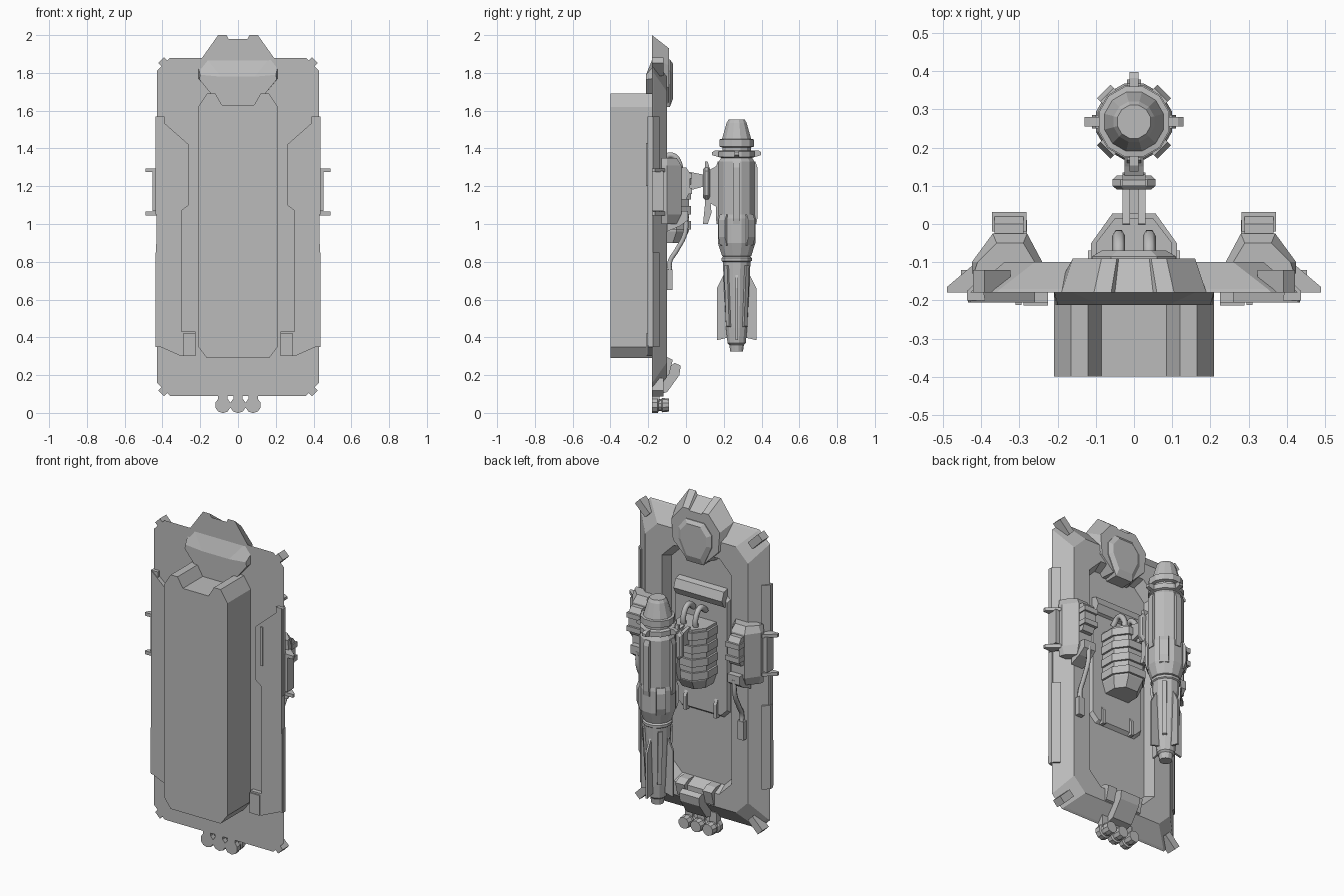
import bpy, bmesh
from math import cos, sin, pi
from mathutils import Vector, Matrix

cube = bpy.data.objects.get("Cube")
if cube:
    bpy.data.objects.remove(cube)

grey = bpy.data.materials.new("plain grey")
grey.use_nodes = True
grey.diffuse_color = (0.5, 0.5, 0.5, 1)
grey.node_tree.nodes["Principled BSDF"].inputs["Base Color"].default_value = (0.5, 0.5, 0.5, 1)


def add_mirror(ob):
    ob.modifiers.new("Mirror", "MIRROR").use_axis[0] = True


def loft(name, rings, mirror=False):
    """Skin a list of equal-length point rings and cap both ends."""
    bm = bmesh.new()
    vs = [[bm.verts.new(p) for p in r] for r in rings]
    n = len(vs[0])
    for a, b in zip(vs, vs[1:]):
        for i in range(n):
            bm.faces.new((a[i], a[(i + 1) % n], b[(i + 1) % n], b[i]))
    bm.faces.new(vs[0][::-1])
    bm.faces.new(vs[-1])
    bmesh.ops.recalc_face_normals(bm, faces=bm.faces)
    me = bpy.data.meshes.new(name)
    bm.to_mesh(me)
    bm.free()
    me.materials.append(grey)
    ob = bpy.data.objects.new(name, me)
    bpy.context.collection.objects.link(ob)
    if mirror:
        add_mirror(ob)
    return ob


def at(axis, pts, d):
    """Place 2D points on the plane axis = d."""
    k = "xyz".index(axis)
    return [(*p[:k], d, *p[k:]) for p in pts]


def extrude(name, axis, pts, a, b, mirror=False):
    return loft(name, [at(axis, pts, a), at(axis, pts, b)], mirror)


def sym(half):
    return half + [(-x, v) for x, v in reversed(half)]


def rect(w, z0, z1, c):
    """Half-width w, chamfered corners c, centred on x = 0."""
    return sym([(w - c, z1), (w, z1 - c), (w, z0 + c), (w - c, z0)])


def box(name, lo, hi, mirror=False):
    pts = [(lo[0], lo[1]), (hi[0], lo[1]), (hi[0], hi[1]), (lo[0], hi[1])]
    return extrude(name, "z", pts, lo[2], hi[2], mirror)


def lathe(name, profile, centre, sides=12, axis="z"):
    rings = []
    for r, d in profile:
        circ = [(centre[0] + r * cos((i + .5) * 2 * pi / sides),
                 centre[1] + r * sin((i + .5) * 2 * pi / sides)) for i in range(sides)]
        rings.append(at(axis, circ, d))
    return loft(name, rings)


def hose(name, pts, r, mirror=True):
    cu = bpy.data.curves.new(name, "CURVE")
    cu.dimensions = "3D"
    cu.bevel_depth, cu.bevel_resolution, cu.resolution_u = r, 1, 6
    cu.use_fill_caps = True
    sp = cu.splines.new("BEZIER")
    sp.bezier_points.add(len(pts) - 1)
    for b, p in zip(sp.bezier_points, pts):
        b.co = p
        b.handle_left_type = b.handle_right_type = "AUTO"
    cu.materials.append(grey)
    ob = bpy.data.objects.new(name, cu)
    bpy.context.collection.objects.link(ob)
    if mirror:
        add_mirror(ob)


# Main frame with sloped outer edge, flat ridge and recessed centre
loft("main_frame", [at("y", rect(.43, .09, 1.88, .07), -.18),
                    at("y", rect(.42, .10, 1.87, .07), -.17),
                    at("y", rect(.34, .19, 1.78, .08), -.10),
                    at("y", rect(.23, .27, 1.68, .08), -.10),
                    at("y", rect(.21, .30, 1.65, .07), -.165)])

# Raised panel in the recess with a lip and lower ribs
loft("back_panel", [at("y", rect(.18, .70, 1.46, .04), -.17),
                    at("y", rect(.17, .72, 1.44, .04), -.145)])
extrude("panel_lip", "x", [(-.17, 1.36), (-.13, 1.38), (-.11, 1.42), (-.13, 1.47), (-.17, 1.48)], -.16, .16)
extrude("panel_rib", "x", [(-.16, .70), (-.16, .84), (-.13, .78), (-.13, .70)], .09, .11, True)

# Front box with two horns on top
box_half = [(.085, 1.63), (.12, 1.69), (.165, 1.69), (.21, 1.62), (.21, .35), (.165, .29)]
extrude("front_box", "y", sym(box_half), -.40, -.17)

# Front side plates and slots
plate = [(.43, 1.57), (.385, 1.53), (.26, 1.42), (.26, 1.10), (.30, 1.07),
         (.30, .43), (.225, .43), (.225, .30), (.30, .30), (.435, .36)]
extrude("side_plate", "y", plate, -.205, -.175, True)
box("plate_slot", (.295, -.212, 1.20), (.31, -.20, 1.43), True)
box("plate_foot", (.225, -.213, .30), (.29, -.20, .42), True)

# Edge trims on the sloped sides
for name, z0, z1 in (("lower_edge_trim", .35, .85), ("upper_edge_trim", 1.05, 1.57)):
    loft(name, [at("z", [(.437, -.20), (.437, -.175), (.40, -.14), (.39, -.20)], z) for z in (z0, z1)], True)

# Crest, its raised gem and the shield on the front
crest = [(.05, 1.98), (.06, 2), (.105, 2), (.19, 1.88), (.21, 1.77), (.09, 1.63)]
crest_in = [(.04, 1.92), (.045, 1.93), (.085, 1.93), (.16, 1.84), (.15, 1.72), (.07, 1.64)]
loft("crest", [at("y", sym(crest), -.18), at("y", sym(crest_in), -.09)])
gem = [(.06, 1.87), (.11, 1.81), (.11, 1.74), (.055, 1.62)]
gem_in = [(.045, 1.85), (.085, 1.80), (.085, 1.745), (.045, 1.66)]
loft("crest_gem", [at("y", sym(gem), -.17), at("y", sym(gem), -.085), at("y", sym(gem_in), -.07)])
shield = [(.17, 1.88), (.21, 1.83), (.21, 1.77), (.09, 1.63)]
shield_in = [(.09, 1.78), (.20, 1.79), (.205, 1.765), (.09, 1.625)]
loft("crest_shield", [at("y", sym(shield), -.175), at("y", sym(shield_in), -.212)])

# Corner lugs lying across the chamfers
for name, zc, s in (("top_lug", 1.835, 1), ("bottom_lug", .135, -1)):
    lug = box(name, (-.05, -.18, -.022), (.045, -.12, .022))
    lug.data.transform(Matrix.Translation((.375, 0, zc)) @ Matrix.Rotation(-s * pi / 4, 4, "Y"))
    add_mirror(lug)

# Side brackets with prongs, knob and hose
bracket = [(.425, -.13), (.425, -.10), (.37, -.025), (.28, -.025), (.24, -.10), (.24, -.13)]
small = [(.42, -.13), (.41, -.10), (.36, -.05), (.29, -.05), (.26, -.10), (.26, -.13)]
loft("side_bracket", [at("z", small, 1.0), at("z", bracket, 1.05),
                      at("z", bracket, 1.31), at("z", small, 1.35)], True)
box("bracket_plate", (.40, -.18, 1.07), (.453, -.12, 1.28), True)
for i, z in enumerate((1.055, 1.285)):
    extrude(f"bracket_prong_{i}", "z", [(.49, -.18), (.43, -.18), (.40, -.11), (.425, -.11), (.49, -.165)],
            z - .01, z + .01, True)
extrude("bracket_knob", "x", [(-.03, 1.13), (.0, 1.13), (.02, 1.17), (.02, 1.27), (.0, 1.30), (-.03, 1.30)],
        .29, .365, True)
for i, z in enumerate((1.16, 1.24)):
    box(f"knob_band_{i}", (.282, -.02, z), (.372, .032, z + .03), True)
extrude("bracket_chin", "x", [(-.10, .96), (-.03, .99), (.01, 1.02), (.01, 1.07), (-.10, 1.07)], .28, .36, True)
hose("bracket_hose", [(.32, -.0, 1.04), (.32, -.005, .95), (.315, -.05, .86), (.31, -.085, .80), (.31, -.085, .74)], .014)
box("hose_plug", (.29, -.105, .65), (.33, -.072, .76), True)

# Central equipment block, cooling fins and hose loops
core = [(.10, -.15), (.10, -.05), (.05, .015)]
chin = [(.08, -.15), (.08, -.07), (.04, -.02)]
loft("core_block", [at("z", sym(chin), .90), at("z", sym(core), .96), at("z", sym(core), 1.27)])
for i in range(4):
    z = .97 + i * .08
    extrude(f"core_fin_{i}", "z", sym([(.112, -.14), (.112, -.05), (.057, .027)]), z, z + .045)
hose("core_hose", [(.04, -.04, 1.24), (.04, -.035, 1.32), (.04, -.08, 1.365), (.04, -.13, 1.33)], .017)

# Arm carrying the rocket
extrude("arm_bar", "x", [(-.01, 1.17), (.10, 1.20), (.10, 1.26), (.0, 1.28)], .01, .03, True)
extrude("arm_link", "x", [(0, 1.20), (.12, 1.21), (.12, 1.25), (0, 1.25)], -.02, .02)
extrude("arm_pad", "x", [(.09, 1.0), (.115, 1.0), (.135, 1.06), (.125, 1.17), (.13, 1.28), (.115, 1.33), (.10, 1.33), (.10, 1.1)],
        -.03, .03)
loft("arm_disc", [at("y", rect(.045, 1.14, 1.29, .02), .09), at("y", rect(.056, 1.13, 1.30, .02), .10),
                  at("y", rect(.056, 1.13, 1.30, .02), .117), at("y", rect(.045, 1.14, 1.29, .02), .127)])
extrude("arm_neck", "x", [(.11, 1.12), (.18, 1.08), (.18, 1.32), (.15, 1.30), (.11, 1.28)], -.025, .025)

# Rocket
axis = (0, .268)
lathe("rocket_body", [(.045, 1.552), (.055, 1.535), (.08, 1.45), (.095, 1.448), (.095, 1.41), (.078, 1.405),
                      (.078, 1.39), (.098, 1.385), (.098, 1.355), (.085, 1.35), (.098, 1.33), (.098, 1.05),
                      (.103, 1.03), (.103, .90), (.08, .83), (.07, .825)][::-1], axis)
lathe("rocket_tail", [(.035, .325), (.04, .36), (.05, .37), (.058, .45), (.076, .80), (.083, .805),
                      (.083, .82), (.07, .83)], axis)


def around(name, pts, half, turns=4, start=0.0):
    """Repeat a flat (radius, z) profile around the rocket axis."""
    for i in range(turns):
        ob = extrude(f"{name}_{i}", "y", pts, -half, half)
        ob.data.transform(Matrix.Translation((0, axis[1], 0)) @ Matrix.Rotation(start + i * 2 * pi / turns, 4, "Z"))


around("collar_lug", [(.08, 1.35), (.115, 1.36), (.13, 1.365), (.13, 1.38), (.115, 1.39), (.08, 1.39)], .012)
around("body_rib", [(.08, 1.0), (.105, 1.0), (.11, 1.03), (.11, 1.30), (.10, 1.33), (.08, 1.33)], .018)
around("body_pad", [(.08, .88), (.10, .89), (.112, .93), (.112, 1.02), (.10, 1.05), (.08, 1.05)], .025, 4, pi / 4)
around("tail_fin", [(.04, .40), (.105, .385), (.105, .66), (.07, .73), (.04, .73)], .006, 4, pi / 4 * 0)
around("tail_rib", [(.04, .45), (.068, .46), (.083, .78), (.04, .78)], .012, 4, pi / 4)

# Bottom clamp and three exhaust tubes
clamp = [(-.17, .09), (-.10, .11), (-.035, .20), (-.028, .25), (-.06, .265), (-.12, .22), (-.17, .22)]
extrude("bottom_clamp", "x", clamp, -.065, .065)
extrude("clamp_wing", "x", [(-.15, .17), (-.09, .20), (-.07, .28), (-.11, .30), (-.16, .30)], .06, .12, True)
for i in (-1, 0, 1):
    lathe(f"exhaust_tube_{i + 2}", [(.042, -.18), (.042, -.15), (.032, -.145), (.032, -.13), (.038, -.125), (.034, -.09)],
          (i * .08, .041), 10, "y")
    box(f"tube_mount_{i + 2}", (i * .08 - .025, -.18, .05), (i * .08 + .025, -.14, .13))
